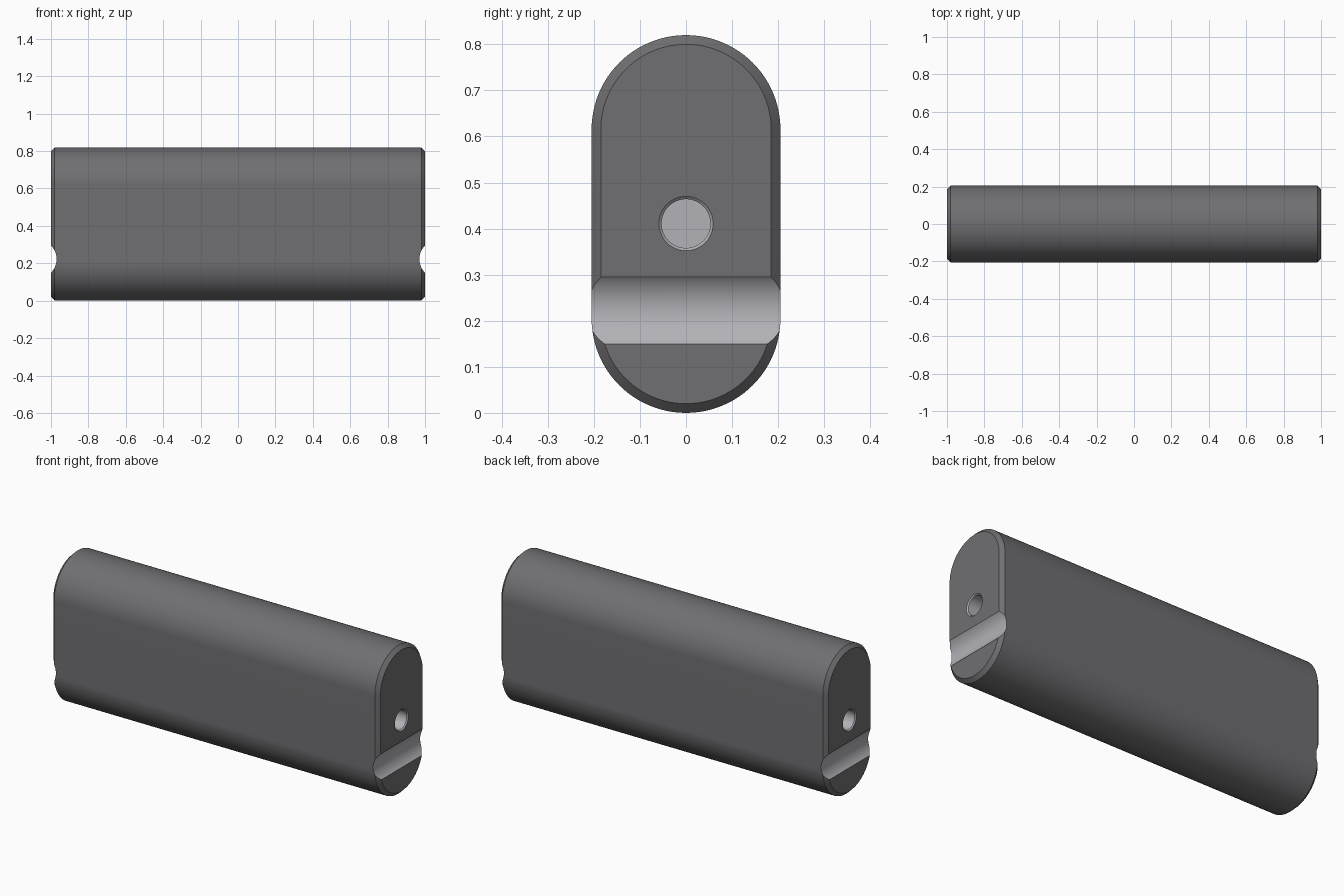
import bpy, bmesh
from math import pi, sin, cos, radians
from mathutils import Matrix

if "Cube" in bpy.data.objects:
    bpy.data.objects.remove(bpy.data.objects["Cube"])

L, R, H, C = 1.0, 0.205, 0.82, 0.02   # half length, end radius, height, chamfer


def material(name, v):
    m = bpy.data.materials.new(name)
    m.diffuse_color = (v, v, v * 1.06, 1)
    m.use_nodes = True
    m.node_tree.nodes["Principled BSDF"].inputs["Base Color"].default_value = m.diffuse_color
    return m


dark, light = material("dark_grey", 0.16), material("machined_grey", 0.45)


def loft(name, rings, slot):
    """Skin a closed solid through rings of points."""
    bm = bmesh.new()
    loops = [[bm.verts.new(p) for p in ring] for ring in rings]
    n = len(loops[0])
    for a, b in zip(loops, loops[1:]):
        for i in range(n):
            j = (i + 1) % n
            bm.faces.new((a[i], a[j], b[j], b[i]))
    bm.faces.new(loops[0])
    bm.faces.new(loops[-1])
    bmesh.ops.recalc_face_normals(bm, faces=bm.faces)
    for f in bm.faces:
        f.material_index = slot
    me = bpy.data.meshes.new(name)
    bm.to_mesh(me)
    bm.free()
    me.materials.append(dark)
    me.materials.append(light)
    ob = bpy.data.objects.new(name, me)
    bpy.context.collection.objects.link(ob)
    return ob


def stadium(x, r, n=48):
    """Upright rounded slot outline in the yz plane."""
    pts = []
    for start, zc in ((0, H - R), (pi, R)):
        for i in range(n + 1):
            a = start + pi * i / n
            pts.append((x, r * cos(a), zc + r * sin(a)))
    return pts


def circle_yz(x, r, z, n=48):
    return [(x, r * cos(2 * pi * i / n), z + r * sin(2 * pi * i / n)) for i in range(n)]


def circle_xz(y, r, x, z, n=128):
    return [(x + r * cos(2 * pi * i / n), y, z + r * sin(2 * pi * i / n)) for i in range(n)]


# Body: rounded bar with chamfered ends
body = loft("bar_body", [stadium(-L, R - C), stadium(C - L, R),
                         stadium(L - C, R), stadium(L, R - C)], 0)

# Cross groove and blind screw hole in both ends
for s in (-1, 1):
    groove = loft("groove_cutter", [circle_xz(y, 0.1026, s * 1.0726, 0.222) for y in (-0.3, 0.3)], 1)
    hole = loft("hole_cutter", [circle_yz(s * x, r, 0.411) for x, r in
                                ((1.05, 0.059), (1.0, 0.059), (0.994, 0.053), (0.70, 0.053))], 1)
    for cutter in (groove, hole):
        mod = body.modifiers.new("cut", 'BOOLEAN')
        mod.operation = 'DIFFERENCE'
        mod.solver = 'EXACT'
        mod.object = cutter
        bpy.context.view_layer.objects.active = body
        bpy.ops.object.modifier_apply(modifier=mod.name)
        bpy.data.objects.remove(cutter)

# Smooth the curved faces, keep the machined edges sharp
bpy.ops.object.select_all(action='DESELECT')
body.select_set(True)
bpy.context.view_layer.objects.active = body
bpy.ops.object.shade_smooth_by_angle(angle=radians(25))
